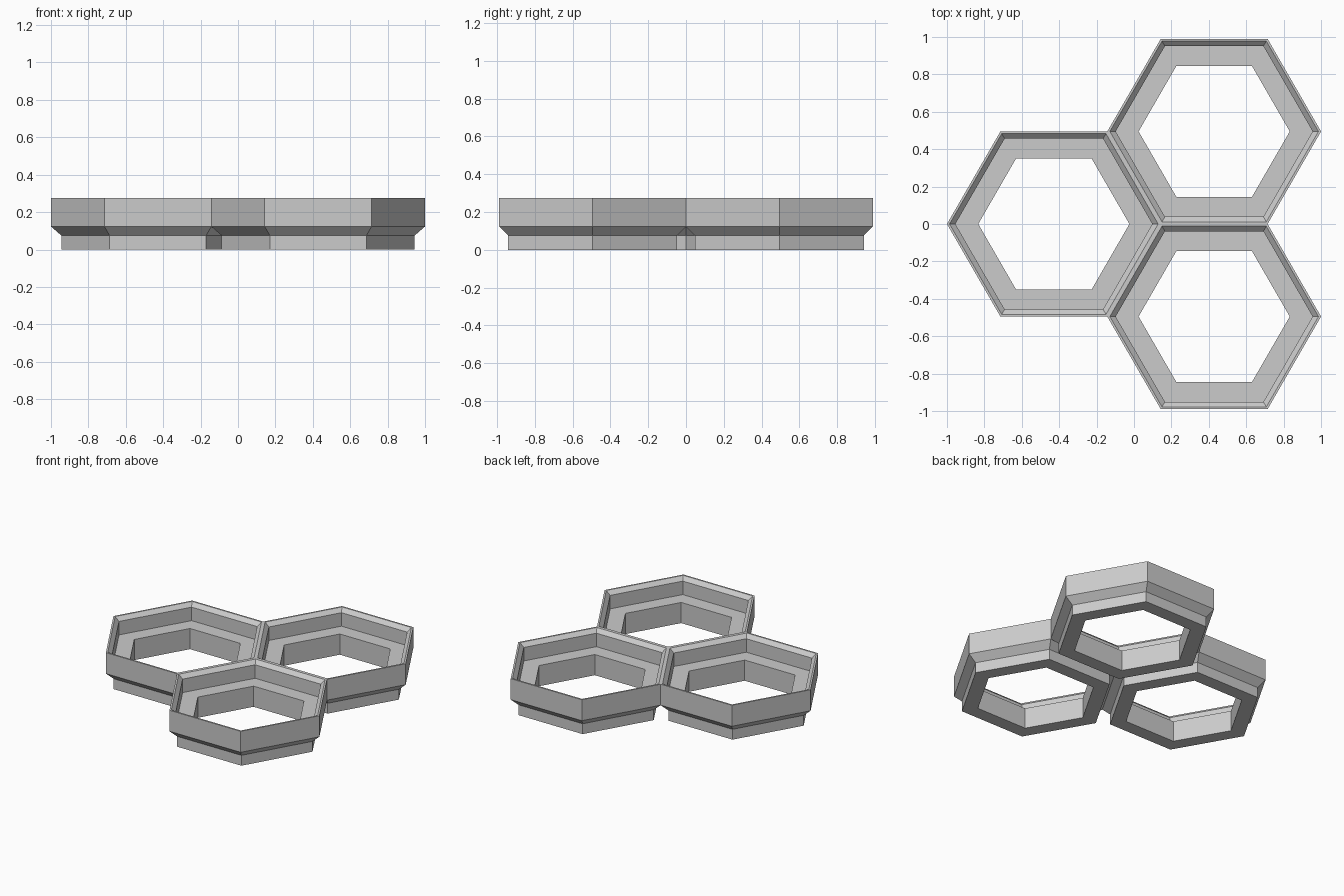
import bpy, bmesh, math
from mathutils import Vector

cube = bpy.data.objects.get("Cube")
if cube:
    bpy.data.objects.remove(cube, do_unlink=True)

# Plain grey material
GREY = (0.6, 0.6, 0.6, 1.0)
mat = bpy.data.materials.new("light_grey")
mat.use_nodes = True
mat.diffuse_color = GREY
mat.node_tree.nodes["Principled BSDF"].inputs["Base Color"].default_value = GREY

# Honeycomb layout: three touching cells fill a width of 3.5 radii
RADIUS = 2 / 3.5
APOTHEM = RADIUS * math.cos(math.pi / 6)
CENTRES = [Vector((-0.75 * RADIUS, 0, 0)),
           Vector((0.75 * RADIUS, APOTHEM, 0)),
           Vector((0.75 * RADIUS, -APOTHEM, 0))]

# Wall section as (apothem, height): foot, flared collar, rim, lip bevel, ledge
PROFILE = [(0.35, 0), (0.447, 0), (0.447, 0.075), (APOTHEM, 0.123),
           (APOTHEM, 0.275), (0.483, 0.275), (0.456, 0.248),
           (0.456, 0.15), (0.35, 0.15)]
OUTER_WALL = 3


def is_shared(mid, centre):
    """True where another cell touches this side."""
    return any(c is not centre and (c.xy - mid.xy).length < RADIUS for c in CENTRES)


def add_cell(bm, centre):
    rings = []
    for apothem, z in PROFILE:
        r = apothem / math.cos(math.pi / 6)
        rings.append([bm.verts.new(centre + Vector((r * math.cos(k * math.pi / 3),
                                                    r * math.sin(k * math.pi / 3), z)))
                      for k in range(6)])
    for i, low in enumerate(rings):
        high = rings[(i + 1) % len(rings)]
        for k in range(6):
            n = (k + 1) % 6
            mid = (low[k].co + low[n].co) / 2
            if i == OUTER_WALL and is_shared(mid, centre):
                continue
            bm.faces.new((low[k], low[n], high[n], high[k]))


# Build all cells as one joined shell
bm = bmesh.new()
for c in CENTRES:
    add_cell(bm, c)
bmesh.ops.remove_doubles(bm, verts=bm.verts, dist=0.0005)
mesh = bpy.data.meshes.new("hexagon_frames")
bm.to_mesh(mesh)
bm.free()
mesh.materials.append(mat)
obj = bpy.data.objects.new("hexagon_frames", mesh)
bpy.context.collection.objects.link(obj)
